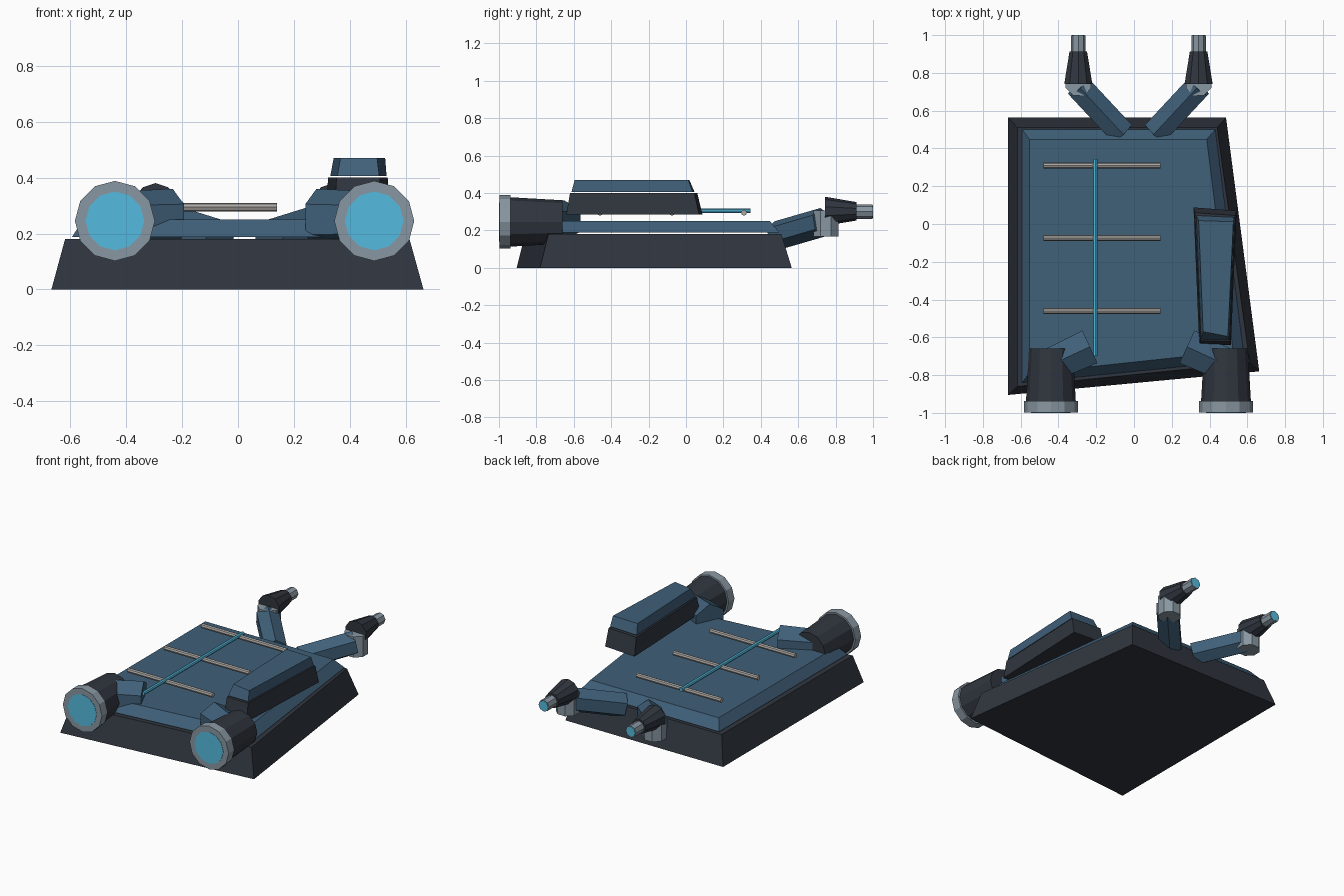
import bpy, bmesh, math
from mathutils import Vector

if "Cube" in bpy.data.objects:
    bpy.data.objects.remove(bpy.data.objects["Cube"])


def material(name, rgb):
    m = bpy.data.materials.new(name)
    m.diffuse_color = (*rgb, 1)
    m.use_nodes = True
    m.node_tree.nodes["Principled BSDF"].inputs["Base Color"].default_value = m.diffuse_color
    return m


BLUE = material("blue_paint", (0.05, 0.115, 0.19))
DARK = material("dark_metal", (0.03, 0.037, 0.05))
STEEL = material("steel", (0.25, 0.31, 0.36))
BAR = material("pale_bar", (0.40, 0.39, 0.37))
GLOW = material("cyan_glow", (0.09, 0.50, 0.74))


def loft(name, lower, upper, mat):
    """Closed solid between two matching rings of points."""
    bm = bmesh.new()
    a = [bm.verts.new(p) for p in lower]
    b = [bm.verts.new(p) for p in upper]
    n = len(a)
    bm.faces.new(a[::-1])
    bm.faces.new(b)
    for i in range(n):
        j = (i + 1) % n
        bm.faces.new((a[i], a[j], b[j], b[i]))
    bmesh.ops.recalc_face_normals(bm, faces=bm.faces)
    me = bpy.data.meshes.new(name)
    bm.to_mesh(me)
    bm.free()
    me.materials.append(mat)
    ob = bpy.data.objects.new(name, me)
    bpy.context.collection.objects.link(ob)
    return ob


def slab(name, low, z0, high, z1, mat):
    return loft(name, [(x, y, z0) for x, y in low], [(x, y, z1) for x, y in high], mat)


def rod(name, p, q, r1, r2, sides, mat, turn=0.0):
    """Faceted cone or cylinder from p to q, with one corner pointing up."""
    p, q = Vector(p), Vector(q)
    d = (q - p).normalized()
    side = d.cross(Vector((0, 0, 1)))
    side = side.normalized() if side.length > 1e-4 else Vector((1, 0, 0))
    up = side.cross(d)
    angles = [turn + 2 * math.pi * i / sides for i in range(sides)]

    def ring(c, r):
        return [c + r * (math.cos(t) * up + math.sin(t) * side) for t in angles]
    return loft(name, ring(p, r1), ring(q, r2), mat)


# Skewed base and deck plate
slab("base", [(-.667, -.905), (.663, -.78), (.487, .565), (-.667, .565)], 0,
     [(-.618, -.86), (.613, -.735), (.44, .51), (-.618, .51)], .18, DARK)
slab("deck_plate", [(-.593, -.84), (.585, -.722), (.43, .50), (-.593, .50)], .188,
     [(-.553, -.79), (.525, -.675), (.385, .448), (-.553, .448)], .25, BLUE)

# Bars above the deck
for i, y in enumerate((.31, -.075, -.46)):
    rod(f"cross_bar_{i + 1}", (-.48, y, .294), (.14, y, .294), .0155, .0155, 8, BAR)
rod("glowing_spine", (-.205, -.70, .304), (-.205, .345, .304), .0125, .0125, 8, GLOW)

# Tapered side pod in two layers
slab("side_pod_body", [(.345, -.64), (.513, -.64), (.543, .07), (.315, .088)], .285,
     [(.352, -.618), (.507, -.62), (.535, .045), (.322, .06)], .40, DARK)
slab("side_pod_lid", [(.355, -.61), (.505, -.612), (.531, .035), (.33, .045)], .406,
     [(.366, -.57), (.497, -.595), (.526, .012), (.342, .018)], .47, BLUE)

MID = .0235
for label, s in (("left", -1), ("right", 1)):
    # Front thrusters and their stub arms
    x = MID + s * .4635
    rod(f"front_arm_{label}", (MID + s * .257, -.65, .25),
        (x, -.745, .25), .11, .10, 6, BLUE)
    rod(f"front_thruster_{label}", (x, -.66, .245), (x, -.94, .245), .116, .132, 12, DARK)
    rod(f"front_ring_{label}", (x, -.938, .245), (x, -.998, .245), .143, .143, 12, STEEL)
    rod(f"front_lens_{label}", (x, -.95, .245), (x, -1, .245), .105, .105, 12, GLOW)

    # Rear arms, elbows and nozzles
    x = MID + s * .3185
    rod(f"rear_arm_{label}", (MID + s * .09, .485, .172),
        (x, .73, .243), .078, .078, 6, BLUE)
    rod(f"rear_elbow_{label}", (x, .748, .168), (x, .748, .305), .073, .073, 8, STEEL,
        math.pi / 8)
    rod(f"rear_nozzle_{label}", (x, .742, .302), (x, .912, .302), .078, .049, 10, DARK)
    rod(f"rear_tip_{label}", (x, .91, .30), (x, .998, .30), .038, .038, 8, STEEL)
    rod(f"rear_lens_{label}", (x, .97, .30), (x, 1, .30), .033, .033, 8, GLOW)
